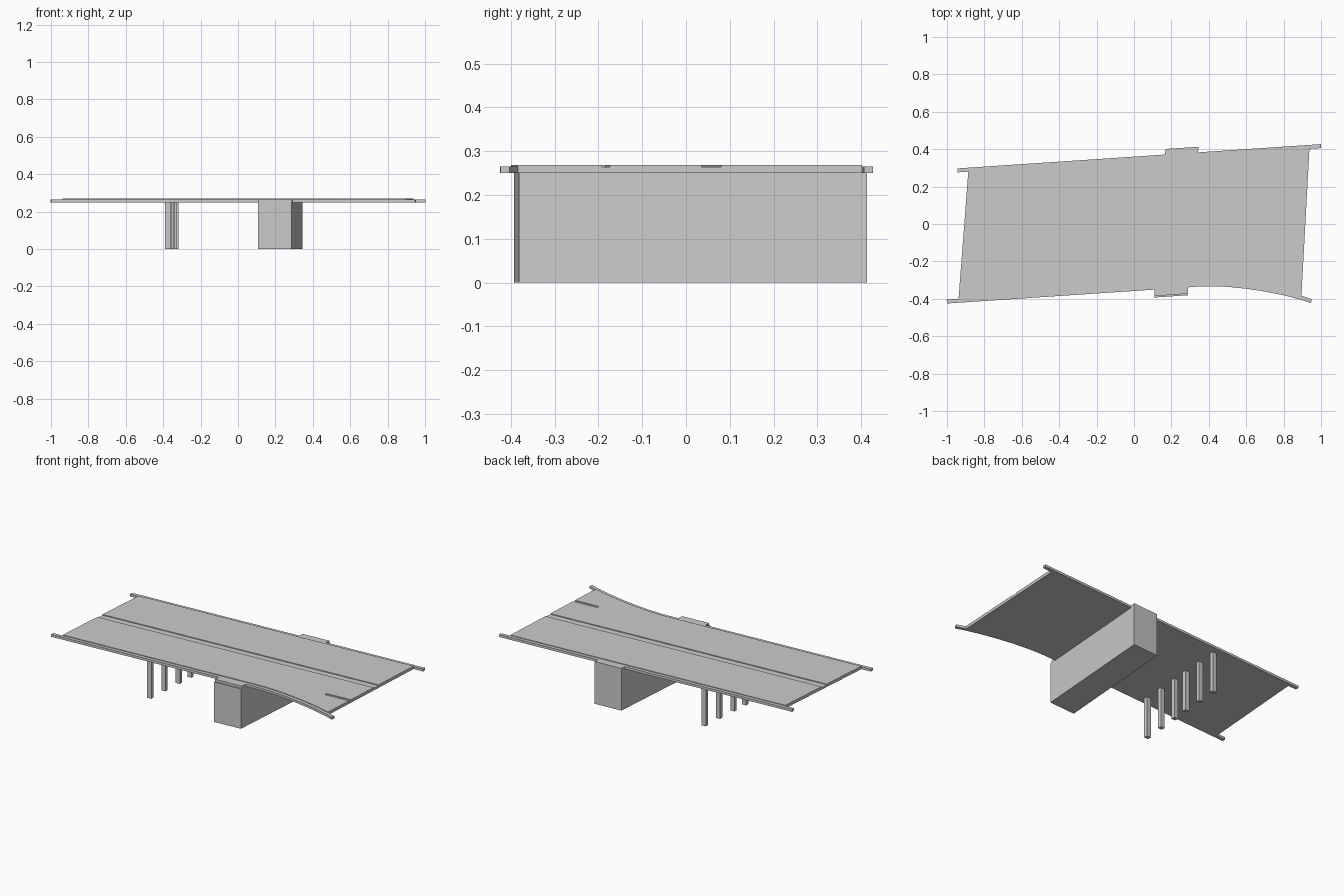
import bpy, bmesh
from mathutils import Vector

if "Cube" in bpy.data.objects:
    bpy.data.objects.remove(bpy.data.objects["Cube"])

Z0, Z_RIM, Z_SLOT, Z_TOP = 0.25, 0.265, 0.264, 0.269
RIM = 0.021


def prism(name, pts, z0, z1):
    """Vertical prism from a counter-clockwise outline."""
    bm = bmesh.new()
    face = bm.faces.new([bm.verts.new((x, y, z0)) for x, y in pts])
    ext = bmesh.ops.extrude_face_region(bm, geom=[face], use_keep_orig=True)
    for v in ext["geom"]:
        if isinstance(v, bmesh.types.BMVert):
            v.co.z = z1
    bmesh.ops.recalc_face_normals(bm, faces=bm.faces[:])
    me = bpy.data.meshes.new(name)
    bm.to_mesh(me)
    bm.free()
    ob = bpy.data.objects.new(name, me)
    bpy.context.collection.objects.link(ob)
    return ob


def offset(path, d):
    """Shift an open path to its left by d."""
    out = []
    for i, p in enumerate(path):
        a, b = Vector(path[max(i - 1, 0)]), Vector(path[min(i + 1, len(path) - 1)])
        t = (b - a).normalized()
        out.append((p[0] - t.y * d, p[1] + t.x * d))
    return out


def lerp(a, b, t):
    return (a[0] + (b[0] - a[0]) * t, a[1] + (b[1] - a[1]) * t)


# Skewed deck ends and flared front edge
curve = [(0.285, -0.339), (0.34, -0.335), (0.4, -0.333), (0.5, -0.336), (0.6, -0.346),
         (0.7, -0.361), (0.8, -0.381), (0.9, -0.407), (0.945, -0.423)]
front = [(-1.0, -0.425)] + curve
back = [(1.0, 0.427), (-0.945, 0.297)]
LF, LB = (-0.938, -0.400), (-0.886, 0.280)
RF, RB = (0.895, -0.385), (0.938, 0.402)


def at_y(a, b, y):
    return lerp(a, b, (y - a[1]) / (b[1] - a[1]))


# Edge beams
for name, path in (("front_edge_beam", front), ("back_edge_beam", back)):
    prism(name, path + offset(path, RIM)[::-1], Z0, Z_RIM)

# Carriageways either side of a sunken median, with a short slot at the right end
m0, m1 = at_y(LF, LB, -0.089), at_y(LF, LB, -0.044)
n0, n1 = at_y(RF, RB, 0.035), at_y(RF, RB, 0.080)
s0, s1 = at_y(RF, RB, -0.192), at_y(RF, RB, -0.174)
slot = [s0, s1] + [(p[0] - 0.16, p[1] - 0.011) for p in (s1, s0)]
inner = offset(front, RIM)[1:-2]
prism("front_carriageway", [LF] + inner + [RF, s0, slot[3], slot[2], s1, n0, m0], Z0, Z_TOP)
prism("back_carriageway", [m1, n1, RB, LB], Z0, Z_TOP)
prism("median", [m0, n0, n1, m1], Z0, Z_SLOT)
prism("slot_floor", slot, Z0, Z_SLOT)

# Wide pier with ledges beside the deck
pf0, pf1, pb1, pb0 = (0.108, -0.393), (0.287, -0.381), (0.345, 0.413), (0.168, 0.401)
prism("wide_pier", [pf0, pf1, pb1, pb0], 0, Z0)
prism("front_ledge", [lerp(pf0, pb0, 0.01), lerp(pf1, pb1, 0.01),
                      lerp(pf1, pb1, 0.07), lerp(pf0, pb0, 0.07)], Z0, Z_RIM)
prism("back_ledge", [lerp(pb0, pf0, 0.05), lerp(pb1, pf1, 0.05), pb1, pb0], Z0, Z_RIM)

# Row of columns in two groups of three, following the skew
ux, uy = Vector((0.998, 0.066)), Vector((-0.066, 0.998))
ey = Vector((0.07, 0.998))
for i, t in enumerate((-0.311, -0.182, -0.053, 0.053, 0.182, 0.311)):
    c = Vector((-0.355, -0.022)) + ey * t
    pts = [c + ux * (0.014 * a) + uy * (0.012 * b)
           for a, b in ((-1, -1), (1, -1), (1, 1), (-1, 1))]
    prism(f"column_{i + 1}", [tuple(p) for p in pts], 0, Z0)
